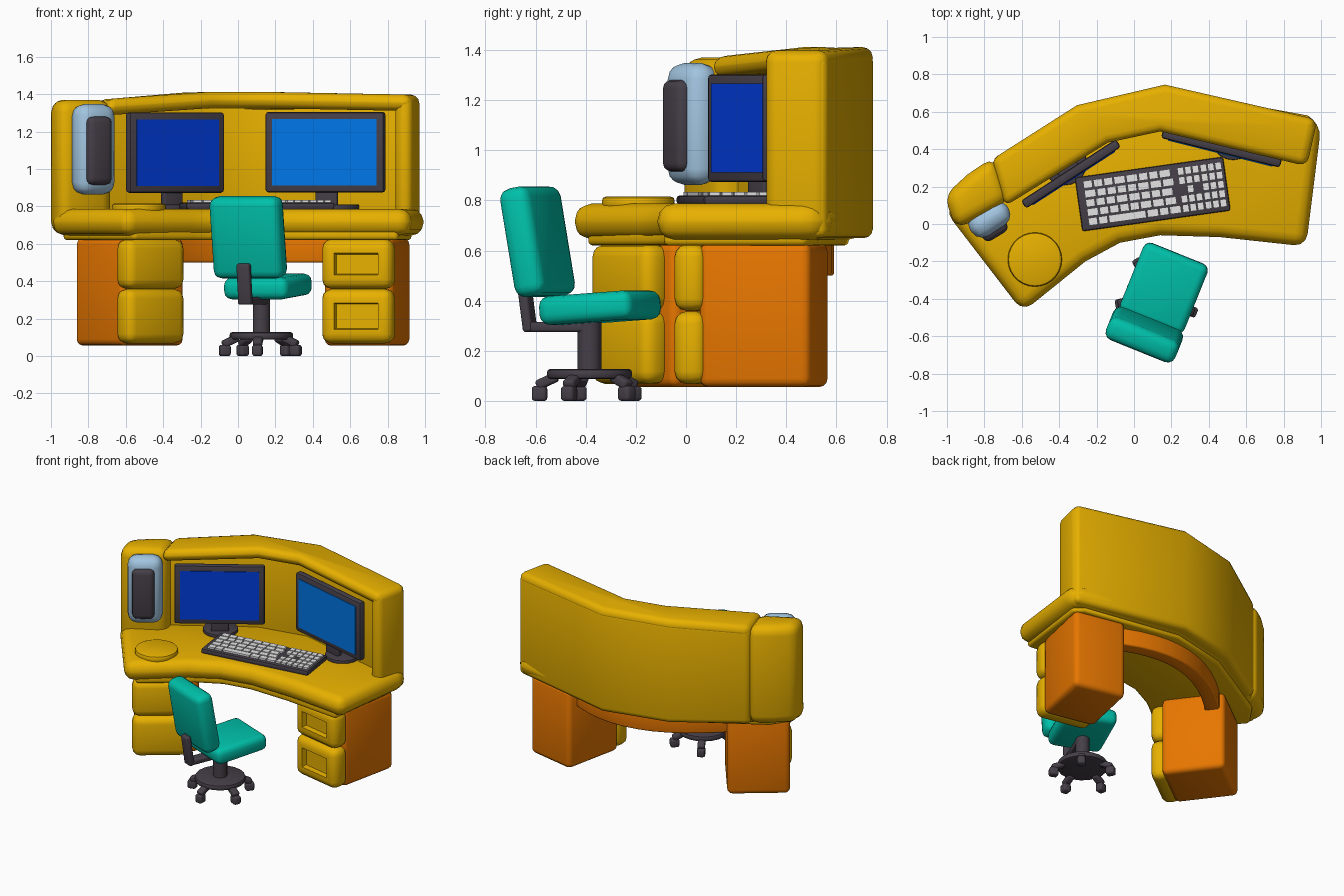
import bpy, bmesh
from math import radians, sin, cos, pi
from mathutils import Vector

cube = bpy.data.objects.get("Cube")
if cube:
    bpy.data.objects.remove(cube, do_unlink=True)


def material(name, r, g, b):
    m = bpy.data.materials.new(name)
    m.use_nodes = True
    m.diffuse_color = (r, g, b, 1)
    m.node_tree.nodes["Principled BSDF"].inputs["Base Color"].default_value = (r, g, b, 1)
    return m


YELLOW = material("yellow", 0.81, 0.44, 0.0)
ORANGE = material("orange", 0.88, 0.20, 0.0)
TEAL = material("teal", 0.0, 0.53, 0.40)
DARK = material("dark grey", 0.06, 0.05, 0.065)
PALE = material("pale blue", 0.36, 0.56, 0.75)
NAVY = material("deep blue screen", 0.0, 0.045, 0.72)
SKY = material("bright blue screen", 0.0, 0.19, 0.84)
WHITE = material("key white", 0.78, 0.78, 0.78)


def finish(bm, name, mat, bevel=0.0, loc=(0, 0, 0), turn=0, lean=0, segs=3):
    """Round the sharp edges, shade smooth and place the object."""
    bmesh.ops.recalc_face_normals(bm, faces=bm.faces)
    if bevel:
        sharp = [e for e in bm.edges if e.calc_face_angle(0) > 0.6]
        bmesh.ops.bevel(bm, geom=sharp, offset=bevel, segments=segs, profile=0.5,
                        affect='EDGES', clamp_overlap=True)
    me = bpy.data.meshes.new(name)
    bm.to_mesh(me)
    bm.free()
    me.materials.append(mat)
    ob = bpy.data.objects.new(name, me)
    bpy.context.collection.objects.link(ob)
    ob.location = loc
    ob.rotation_euler = (radians(lean), 0, radians(turn))
    bpy.ops.object.select_all(action='DESELECT')
    ob.select_set(True)
    bpy.context.view_layer.objects.active = ob
    bpy.ops.object.shade_smooth_by_angle(angle=radians(40))
    return ob


def box(name, size, loc, mat, bevel=0.0, turn=0, lean=0, segs=3):
    bm = bmesh.new()
    bmesh.ops.create_cube(bm, size=1)
    bmesh.ops.scale(bm, vec=size, verts=bm.verts)
    return finish(bm, name, mat, bevel, loc, turn, lean, segs)


def disc(name, radius, depth, loc, mat, bevel=0.0, sides=20):
    bm = bmesh.new()
    bmesh.ops.create_cone(bm, cap_ends=True, segments=sides, radius1=radius,
                          radius2=radius, depth=depth)
    return finish(bm, name, mat, bevel, loc, segs=2)


def prism(name, outline, z0, z1, mat, bevel=0.0):
    bm = bmesh.new()
    face = bm.faces.new([bm.verts.new((x, y, z0)) for x, y in outline])
    top = bmesh.ops.extrude_face_region(bm, geom=[face])["geom"]
    bmesh.ops.translate(bm, vec=(0, 0, z1 - z0),
                        verts=[g for g in top if isinstance(g, bmesh.types.BMVert)])
    return finish(bm, name, mat, bevel)


def ahead(loc, turn, dist, z=None):
    """Point moved out along the front direction of a turned part."""
    a = radians(turn)
    return (loc[0] + sin(a) * dist, loc[1] - cos(a) * dist, loc[2] if z is None else z)


# Desk top with its thinner lower layer
desk = [(-1.01, 0.07), (-0.595, -0.47), (-0.26, -0.2), (-0.075, -0.1), (0.14, -0.06),
        (0.46, -0.07), (0.92, -0.12), (1.0, 0.52), (0.93, 0.58), (0.165, 0.72),
        (-0.3, 0.61), (-0.9, 0.24)]
prism("desk_top", desk, 0.645, 0.787, YELLOW, 0.065)
prism("desk_underlayer", [(x * 0.93, 0.13 + (y - 0.13) * 0.88) for x, y in desk],
      0.62, 0.68, YELLOW, 0.02)
disc("round_pad", 0.145, 0.05, (-0.53, -0.19, 0.79), YELLOW, 0.015, 28)

# Curved wall: recessed panel, overhanging hood and end blocks
back = [(-0.76, 0.345), (-0.305, 0.635), (0.165, 0.745), (0.975, 0.56)]
prism("back_wall", back + [(0.935, 0.39), (0.15, 0.585), (-0.2, 0.515), (-0.72, 0.19)],
      0.65, 1.39, YELLOW, 0.035)
hood = prism("wall_hood", back + [(0.92, 0.31), (0.14, 0.495), (-0.14, 0.435), (-0.69, 0.095)],
             1.325, 1.412, YELLOW, 0.042)
for ob in (hood, bpy.data.objects["back_wall"]):
    for v in ob.data.vertices:
        if v.co.z > 1:
            v.co.z -= max(0, -0.25 - v.co.x) * 0.085 + max(0, v.co.x - 0.2) * 0.02
prism("wall_right_end", [(0.835, 0.335), (0.925, 0.31), (0.98, 0.555), (0.87, 0.58)],
      0.65, 1.395, YELLOW, 0.045)
prism("wall_left_end", [(-1.015, 0.15), (-0.95, -0.03), (-0.665, 0.125), (-0.75, 0.36),
                        (-0.89, 0.265)], 0.65, 1.37, YELLOW, 0.065)


# Cabinets, each with two pillowy drawers
def drawer(name, loc, size, turn, recess):
    bm = bmesh.new()
    bmesh.ops.create_cube(bm, size=1)
    bmesh.ops.scale(bm, vec=size, verts=bm.verts)
    bmesh.ops.bevel(bm, geom=list(bm.edges), offset=0.05, segments=3, profile=0.5,
                    affect='EDGES', clamp_overlap=True)
    bm.normal_update()
    if recess:
        front = max(bm.faces, key=lambda f: -f.normal.y * f.calc_area())
        bmesh.ops.inset_region(bm, faces=[front], thickness=0.035)
        bmesh.ops.inset_region(bm, faces=[front], thickness=0.008, depth=-0.035)
    finish(bm, name, YELLOW, 0, loc, turn)


for side, turn, cab, size, front, recess in (
        ("left", 37, (-0.579, -0.006), (0.42, 0.43), (-0.468, -0.222), False),
        ("right", -12, (0.69, 0.31), (0.38, 0.455), (0.645, 0.05), True)):
    box(side + "_cabinet", (*size, 0.575), (*cab, 0.343), ORANGE, 0.035, turn)
    for level, z, h in (("lower", 0.213, 0.29), ("upper", 0.492, 0.265)):
        drawer(f"{side}_{level}_drawer", (*front, z), (0.39, 0.135, h), turn, recess)

# Curved panel joining the cabinets under the desk
p0, p1, p2 = Vector((-0.65, 0.05)), Vector((0.0, 0.84)), Vector((0.68, 0.36))
outer, inner = [], []
for i in range(15):
    t = i / 14
    p = p0 * (1 - t) ** 2 + p1 * 2 * t * (1 - t) + p2 * t * t
    d = ((p1 - p0) * (1 - t) + (p2 - p1) * t).normalized()
    n = Vector((-d.y, d.x)) * 0.05
    outer.append(tuple(p + n))
    inner.append(tuple(p - n))
prism("under_panel", outer + inner[::-1], 0.5, 0.65, ORANGE, 0.012)

# Monitors
for side, turn, loc, w, foot, screen in (
        ("left", 33, (-0.337, 0.268, 1.088), 0.605, (-0.37, 0.325), NAVY),
        ("right", -14, (0.468, 0.405, 1.09), 0.655, (0.53, 0.46), SKY)):
    box(side + "_monitor_frame", (w, 0.05, 0.43), loc, DARK, 0.015, turn, segs=2)
    box(side + "_screen", (w - 0.08, 0.008, 0.355), ahead(loc, turn, 0.026), screen, 0, turn)
    box(side + "_monitor_neck", (0.12, 0.04, 0.16), ahead(loc, turn, -0.03, 0.86),
        DARK, 0.01, turn)
    disc(side + "_monitor_foot", 0.118, 0.025, (*foot, 0.797), DARK, 0.006)

# Speaker
box("speaker_body", (0.235, 0.145, 0.485), (-0.774, 0.027, 1.105), PALE, 0.065, 33)
box("speaker_grille", (0.15, 0.07, 0.365), (-0.745, -0.036, 1.098), DARK, 0.034, 31)

# Keyboard
TILT = 8
kb = Vector((0.1, 0.16, 0.802))
box("keyboard_base", (0.8, 0.29, 0.036), kb, DARK, 0.012, TILT, segs=2)


def key(u, v, w):
    a = radians(TILT)
    p = kb + Vector((u * cos(a) - v * sin(a), u * sin(a) + v * cos(a), 0.02))
    box("key", (w, 0.041, 0.022), p, WHITE, 0, TILT)


for row in range(5):
    v = 0.1 - row * 0.05
    u = -0.36
    while u < 0.08:
        w = 0.2 if row == 4 and -0.27 < u < -0.2 else 0.048 + 0.012 * ((row + int(u * 40)) % 2)
        key(u + w / 2, v, w)
        u += w + 0.007
    for col in range(3):
        if row != 2 or col == 1:
            key(0.165 + col * 0.04, v, 0.034)
        key(0.288 + col * 0.04, v, 0.034)

# Office chair
CT = -22
box("chair_seat", (0.37, 0.40, 0.115), (0.16, -0.343, 0.372), TEAL, 0.04, CT, 4)
box("chair_backrest", (0.40, 0.13, 0.44), (0.055, -0.592, 0.635), TEAL, 0.045, CT, 10)
box("backrest_bracket", (0.075, 0.04, 0.22), (0.035, -0.635, 0.385), DARK, 0.012, CT, 8)
box("seat_bracket", (0.075, 0.29, 0.04), (0.085, -0.5, 0.295), DARK, 0.012, CT)
hub = (0.125, -0.385)
disc("chair_column", 0.047, 0.22, (*hub, 0.22), DARK, 0, 14)
disc("chair_base", 0.17, 0.04, (*hub, 0.108), DARK, 0.014)
for i in range(5):
    a = radians(-24) + i * 2 * pi / 5
    x, y = cos(a), sin(a)
    turn = a * 180 / pi - 90
    box("chair_spoke", (0.05, 0.09, 0.04), (hub[0] + x * 0.17, hub[1] + y * 0.17, 0.08),
        DARK, 0.012, turn, -25)
    box("chair_caster", (0.055, 0.06, 0.06), (hub[0] + x * 0.2, hub[1] + y * 0.2, 0.03),
        DARK, 0.014, turn)
